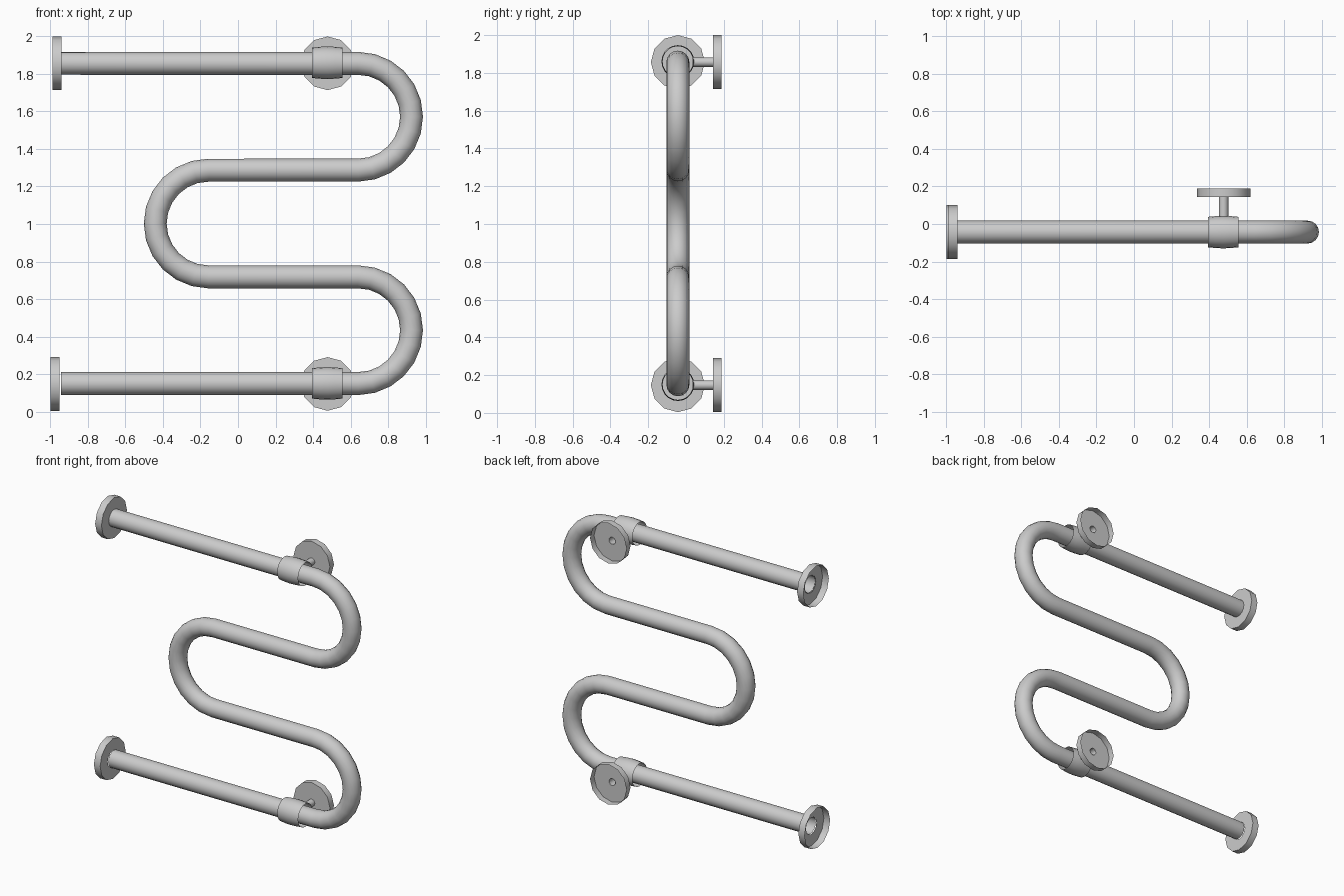
import bpy, bmesh
from math import pi, sin, cos, radians
from mathutils import Vector, Matrix

if "Cube" in bpy.data.objects:
    bpy.data.objects.remove(bpy.data.objects["Cube"])

Y = -0.043                      # plane of the pipe
PIPE_R = 0.061
ROWS = [0.149, 0.718, 1.287, 1.857]
BEND_R = 0.2845


def smooth(ob):
    bpy.ops.object.select_all(action='DESELECT')
    bpy.context.view_layer.objects.active = ob
    ob.select_set(True)
    bpy.ops.object.shade_smooth_by_angle(angle=radians(40))


def lathe(name, profile, axis, loc, sides):
    """Turn (radius, height) points around the axis, as an open shell."""
    bm = bmesh.new()
    rings = [[bm.verts.new((r * sin(2 * pi * i / sides), r * cos(2 * pi * i / sides), h))
              for i in range(sides)] for r, h in profile]
    for a, b in zip(rings, rings[1:]):
        for i in range(sides):
            j = (i + 1) % sides
            bm.faces.new((a[i], b[i], b[j], a[j]))
    rot = {'X': Matrix.Rotation(pi / 2, 4, 'Y'),
           'Y': Matrix.Rotation(-pi / 2, 4, 'X')}[axis]
    bm.transform(Matrix.Translation(loc) @ rot)
    bmesh.ops.recalc_face_normals(bm, faces=bm.faces)
    me = bpy.data.meshes.new(name)
    bm.to_mesh(me)
    bm.free()
    ob = bpy.data.objects.new(name, me)
    bpy.context.collection.objects.link(ob)
    smooth(ob)
    return ob


# serpentine pipe: straight runs joined by half-circle bends
path = [(-0.945, ROWS[0])]
for k in range(3):
    side, cx = (1, 0.641) if k % 2 == 0 else (-1, -0.157)
    cz = (ROWS[k] + ROWS[k + 1]) / 2
    for i in range(13):
        a = -pi / 2 + pi * i / 12
        path.append((cx + side * BEND_R * cos(a), cz + BEND_R * sin(a)))
path.append((-0.945, ROWS[3]))
cu = bpy.data.curves.new("serpentine_pipe", 'CURVE')
cu.dimensions = '3D'
cu.bevel_depth = PIPE_R
cu.bevel_resolution = 6
sp = cu.splines.new('POLY')
sp.points.add(len(path) - 1)
for p, (x, z) in zip(sp.points, path):
    p.co = (x, Y, z, 1)
pipe = bpy.data.objects.new("serpentine_pipe", cu)
bpy.context.collection.objects.link(pipe)
bpy.context.view_layer.objects.active = pipe
pipe.select_set(True)
bpy.ops.object.convert(target='MESH')
smooth(bpy.context.view_layer.objects.active)

for label, z, x_end in (("lower", 0.147, -1.0), ("upper", 1.857, -0.99)):
    # cupped cover at the pipe end, open to the left
    lathe(label + "_end_flange", [(0.143, 0), (0.143, 0.049), (PIPE_R - 0.002, 0.049)],
          'X', (x_end, Y, z), 12)
    # slightly bulged collar around the pipe
    lathe(label + "_collar", [(0.081, -0.082), (0.085, -0.04), (0.087, 0),
                              (0.085, 0.04), (0.081, 0.082)],
          'X', (0.476, Y, z + 0.003), 20)
    # thin stem from collar to wall
    lathe(label + "_stem", [(0.025, 0.035), (0.025, 0.145)], 'Y', (0.478, 0, z), 12)
    # cupped wall cover, open to the back
    lathe(label + "_wall_flange", [(0.143, 0.188), (0.143, 0.143), (0.024, 0.143)],
          'Y', (0.478, 0, z), 12)
